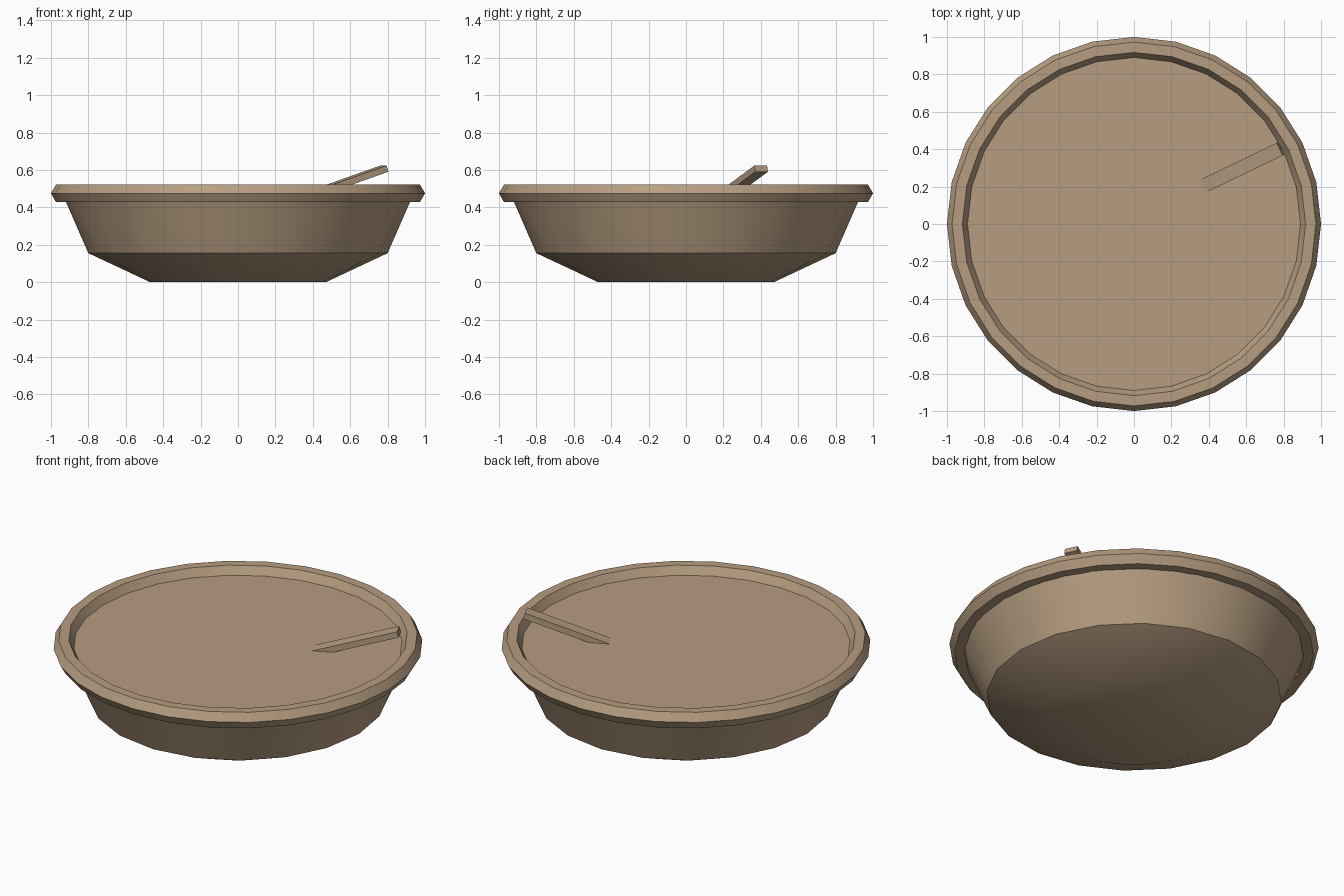
import bpy, bmesh, math
from mathutils import Matrix, Vector

if "Cube" in bpy.data.objects:
    bpy.data.objects.remove(bpy.data.objects["Cube"])

tan = bpy.data.materials.new("tan clay")
tan.diffuse_color = (0.47, 0.34, 0.22, 1)
tan.use_nodes = True
tan.node_tree.nodes["Principled BSDF"].inputs["Base Color"].default_value = tan.diffuse_color


def finish(name, bm):
    bmesh.ops.recalc_face_normals(bm, faces=bm.faces)
    mesh = bpy.data.meshes.new(name)
    bm.to_mesh(mesh)
    bm.free()
    mesh.materials.append(tan)
    obj = bpy.data.objects.new(name, mesh)
    bpy.context.collection.objects.link(obj)
    bpy.context.view_layer.objects.active = obj
    obj.select_set(True)
    bpy.ops.object.shade_smooth_by_angle(angle=math.radians(30))
    obj.select_set(False)
    return obj


def lathe(name, profile, sides, closed=False):
    """Rings of (radius, height) bridged together; open profiles get end caps."""
    bm = bmesh.new()
    rings = [[bm.verts.new((r * math.cos(i * math.tau / sides),
                            r * math.sin(i * math.tau / sides), z))
              for i in range(sides)] for r, z in profile]
    pairs = list(zip(rings, rings[1:]))
    if closed:
        pairs.append((rings[-1], rings[0]))
    else:
        bm.faces.new(rings[0])
        bm.faces.new(rings[-1])
    for a, b in pairs:
        for i in range(sides):
            j = (i + 1) % sides
            bm.faces.new((a[i], a[j], b[j], b[i]))
    return finish(name, bm)


# Bowl body, whose flat cap is the filled surface inside the rim
lathe("bowl_body", [(0.47, 0), (0.80, 0.155), (0.94, 0.475)], 20)

# Six-sided rolled rim
lathe("rim", [(0.945 + 0.055 * math.cos(k * math.pi / 3),
               0.475 + 0.055 * math.sin(k * math.pi / 3)) for k in range(6)],
      28, closed=True)

# Square stick leaning on the rim, its lower end sunk in the filling
low, high = Vector((0.27, 0.155, 0.425)), Vector((0.783, 0.402, 0.607))
along = (high - low).normalized()
side = Vector((0, 0, 1)).cross(along).normalized()
up = along.cross(side)
frame = Matrix((along, side, up)).transposed().to_4x4()
frame.translation = (low + high) / 2
bm = bmesh.new()
bmesh.ops.create_cube(bm, size=1, matrix=frame @ Matrix.Diagonal(
    ((high - low).length, 0.075, 0.035, 1)))
finish("stick", bm)
